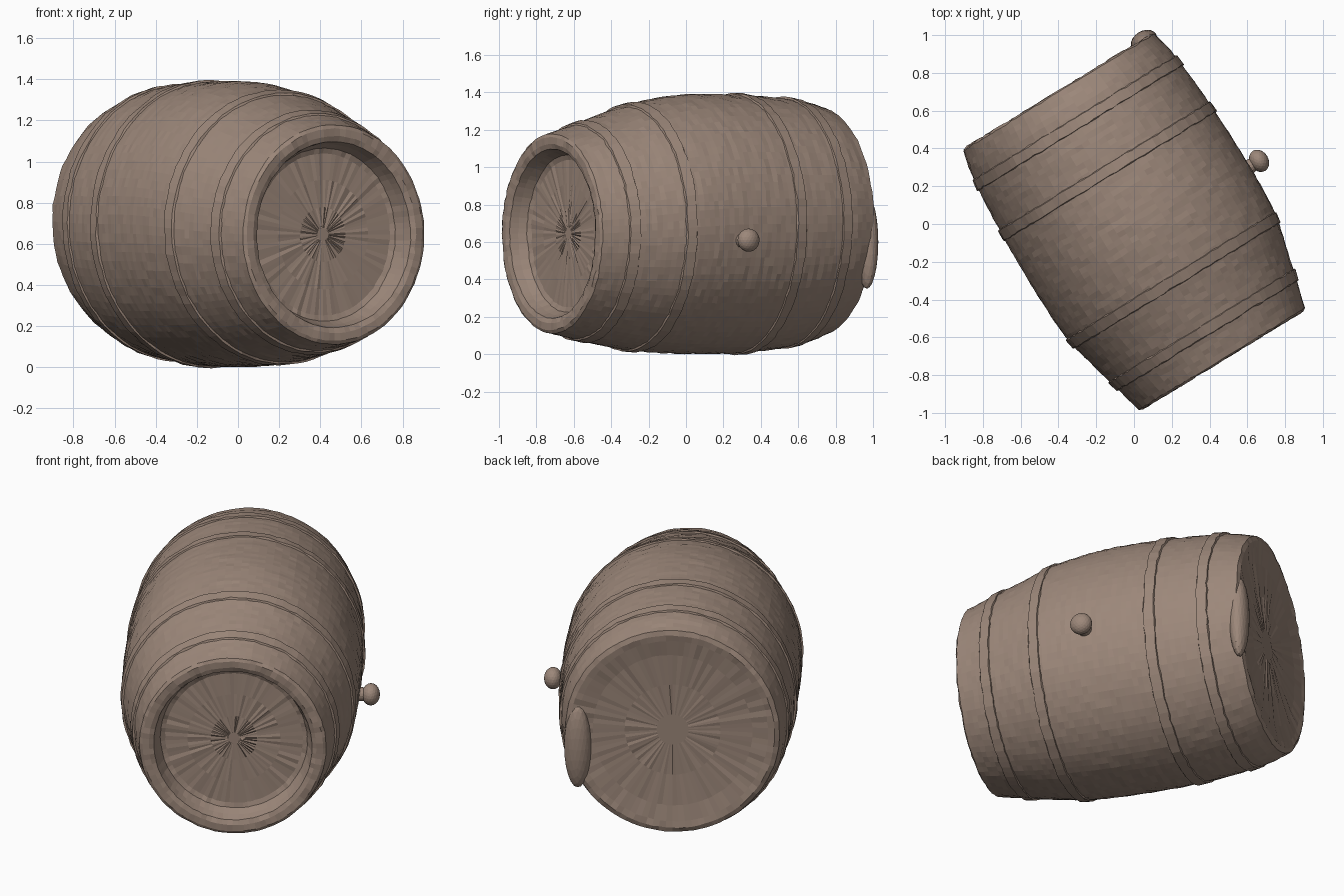
import bpy, bmesh, math, random
from mathutils import Vector, Matrix

if "Cube" in bpy.data.objects:
    bpy.data.objects.remove(bpy.data.objects["Cube"])

random.seed(4)
SEG = 96
AXIS = Vector((0.521, -0.853, 0))     # from the back head to the front head
SIDE = Vector((0.853, 0.521, 0))
MID = Vector((0.035, -0.01, 0))

wood = bpy.data.materials.new("weathered wood")
wood.diffuse_color = (0.335, 0.245, 0.195, 1)
wood.use_nodes = True
wood.node_tree.nodes["Principled BSDF"].inputs["Base Color"].default_value = wood.diffuse_color

# stations: position on axis, half width, half height, centre height
STATIONS = [(-0.84, 0.590, 0.610, 0.710), (-0.70, 0.622, 0.652, 0.705),
            (-0.40, 0.648, 0.686, 0.697), (0.00, 0.658, 0.693, 0.695),
            (0.30, 0.645, 0.663, 0.680), (0.50, 0.600, 0.617, 0.664),
            (0.83, 0.515, 0.532, 0.645)]
HOOPS = (-0.64, -0.34, 0.34, 0.65)


def section(s):
    """Half width, half height and centre height, smoothly interpolated."""
    n = len(STATIONS)
    i = max(0, min(n - 2, sum(st[0] <= s for st in STATIONS) - 1))
    a, b = STATIONS[i], STATIONS[i + 1]
    p, q = STATIONS[max(i - 1, 0)], STATIONS[min(i + 2, n - 1)]
    h = b[0] - a[0]
    t = (s - a[0]) / h
    out = []
    for k in (1, 2, 3):
        m0 = (b[k] - p[k]) / (b[0] - p[0]) * h
        m1 = (q[k] - a[k]) / (q[0] - a[0]) * h
        out.append((2*t**3 - 3*t**2 + 1) * a[k] + (t**3 - 2*t**2 + t) * m0
                   + (3*t**2 - 2*t**3) * b[k] + (t**3 - t**2) * m1)
    return out


def place(s, side, z):
    return MID + AXIS * s + SIDE * side + Vector((0, 0, z))


def loft(name, rings, rough, closed=False):
    """Skin rings of (position, half width, half height, centre height)."""
    bm = bmesh.new()
    loops = []
    for s, w, h, zc in rings:
        loop = []
        for i in range(SEG):
            a = math.tau * i / SEG
            k = 1 + random.uniform(-rough, rough)
            ds = random.uniform(-rough, rough)
            loop.append(bm.verts.new(place(s + ds, w * k * math.cos(a),
                                           zc + h * k * math.sin(a))))
        loops.append(loop)
    pairs = list(zip(loops, loops[1:])) + ([(loops[-1], loops[0])] if closed else [])
    for a, b in pairs:
        for i in range(SEG):
            j = (i + 1) % SEG
            bm.faces.new((a[i], a[j], b[j], b[i]))
    if not closed:
        for loop in (loops[0], loops[-1]):
            bm.faces.new(loop)
    bmesh.ops.recalc_face_normals(bm, faces=bm.faces)
    return finish(name, bm)


def finish(name, bm):
    mesh = bpy.data.meshes.new(name)
    bm.to_mesh(mesh)
    bm.free()
    mesh.materials.append(wood)
    ob = bpy.data.objects.new(name, mesh)
    bpy.context.collection.objects.link(ob)
    return ob


# barrel body: dished back head, bulging staves, recessed front head
rings = []
w, h, zc = section(-0.84)
for f, ds in ((0.15, 0.030), (0.45, 0.027), (0.75, 0.018), (0.90, 0.006), (0.96, 0.0)):
    rings.append((-0.84 + ds, w * f, h * f, zc))
steps = 56
for i in range(steps + 1):
    s = -0.83 + 1.655 * i / steps
    rings.append((s, *section(s)))
w, h, zc = section(0.83)
for s, f in ((0.835, 0.97), (0.835, 0.90), (0.825, 0.85), (0.78, 0.825), (0.735, 0.79),
             (0.725, 0.74), (0.725, 0.50), (0.725, 0.25), (0.725, 0.06)):
    rings.append((s, w * f, h * f, zc))
loft("barrel_body", rings, 0.0035)

# narrow raised hoops
for n, c in enumerate(HOOPS):
    prof = []
    for ds, up in ((-0.035, -0.01), (-0.028, 0.009), (0.028, 0.009), (0.035, -0.01)):
        w, h, zc = section(c + ds)
        prof.append((c + ds, w + up, h + up, zc))
    loft(f"hoop_{n + 1}", prof, 0.004, closed=True)


def blob(name, s, side, z, size):
    """Low faceted ellipsoid; size is along the axis, sideways and up."""
    bm = bmesh.new()
    bmesh.ops.create_icosphere(bm, subdivisions=3, radius=1)
    for v in bm.verts:
        v.co = place(s + v.co.x * size[0], side + v.co.y * size[1], z + v.co.z * size[2])
    bmesh.ops.recalc_face_normals(bm, faces=bm.faces)
    return finish(name, bm)


# swollen part of the back rim
blob("back_rim_bulge", -0.825, 0.525, 0.60, (0.055, 0.075, 0.25))

# bung on the side: neck and knob
blob("bung_knob", 0.033, 0.715, 0.61, (0.062, 0.05, 0.062))
bm = bmesh.new()
bmesh.ops.create_cone(bm, cap_ends=True, segments=16, radius1=0.045, radius2=0.032, depth=0.1)
turn = Vector((0, 0, 1)).rotation_difference(SIDE).to_matrix().to_4x4()
bm.transform(Matrix.Translation(place(0.033, 0.665, 0.61)) @ turn)
finish("bung_neck", bm)
